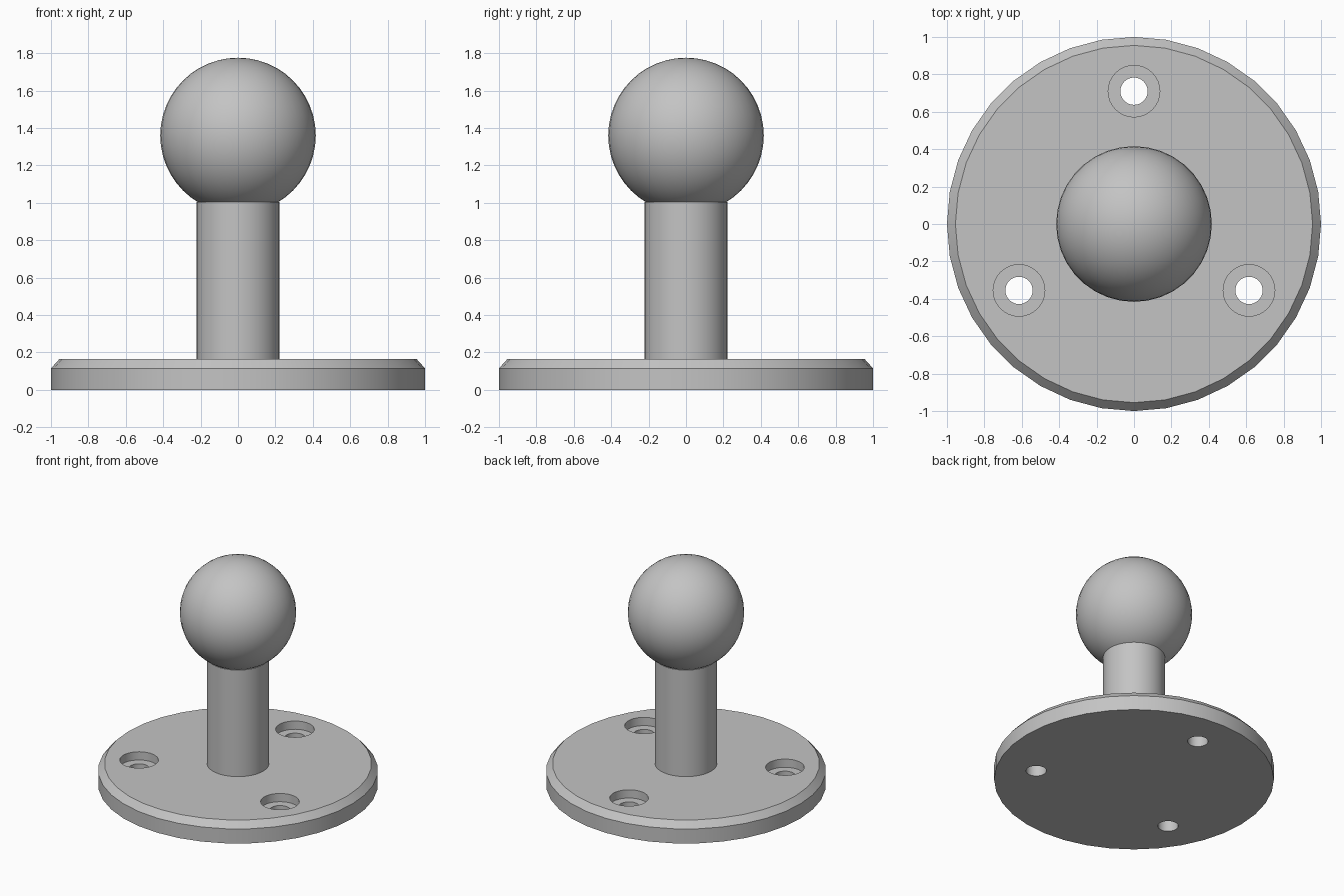
import bpy, bmesh, math
from mathutils import Matrix

cube = bpy.data.objects.get("Cube")
if cube:
    bpy.data.objects.remove(cube, do_unlink=True)

grey = bpy.data.materials.new("plain grey")
grey.use_nodes = True
colour = (0.55, 0.55, 0.55, 1)
grey.diffuse_color = colour
grey.node_tree.nodes["Principled BSDF"].inputs["Base Color"].default_value = colour


def finish(name, bm):
    mesh = bpy.data.meshes.new(name)
    bmesh.ops.recalc_face_normals(bm, faces=bm.faces)
    bm.to_mesh(mesh)
    bm.free()
    mesh.materials.append(grey)
    obj = bpy.data.objects.new(name, mesh)
    bpy.context.collection.objects.link(obj)
    return obj


def lathe(name, profile, sides, x=0, y=0):
    """Closed solid from (radius, height) rings, listed from the bottom up."""
    bm = bmesh.new()
    rings = []
    for r, z in profile:
        angles = [math.tau * i / sides for i in range(sides)]
        rings.append([bm.verts.new((x + r * math.cos(a), y + r * math.sin(a), z))
                      for a in angles])
    for low, high in zip(rings, rings[1:]):
        for i in range(sides):
            j = (i + 1) % sides
            bm.faces.new((low[i], low[j], high[j], high[i]))
    bm.faces.new(rings[0][::-1])
    bm.faces.new(rings[-1])
    return finish(name, bm)


def smooth(obj, degrees=30):
    bpy.ops.object.select_all(action='DESELECT')
    obj.select_set(True)
    bpy.context.view_layer.objects.active = obj
    bpy.ops.object.shade_smooth_by_angle(angle=math.radians(degrees))


# Chamfered round base plate
base = lathe("base_plate", [(1, 0), (1, 0.115), (0.955, 0.165)], 36)

# Three counterbored screw holes
for n in range(3):
    a = math.radians(90 + 120 * n)
    x, y = 0.71 * math.cos(a), 0.71 * math.sin(a)
    cutter = lathe("screw_hole_cutter",
                   [(0.073, -0.1), (0.073, 0.1), (0.138, 0.1), (0.138, 0.3)], 32, x, y)
    cut = base.modifiers.new("screw_hole", 'BOOLEAN')
    cut.operation = 'DIFFERENCE'
    cut.solver = 'EXACT'
    cut.object = cutter
    bpy.context.view_layer.objects.active = base
    bpy.ops.object.modifier_apply(modifier=cut.name)
    bpy.data.objects.remove(cutter, do_unlink=True)
smooth(base)

# Post
smooth(lathe("post", [(0.222, 0.14), (0.222, 1.005)], 36))

# Ball head
bm = bmesh.new()
bmesh.ops.create_uvsphere(bm, u_segments=36, v_segments=24, radius=0.416,
                          matrix=Matrix.Translation((0, 0, 1.36)))
smooth(finish("ball", bm))
